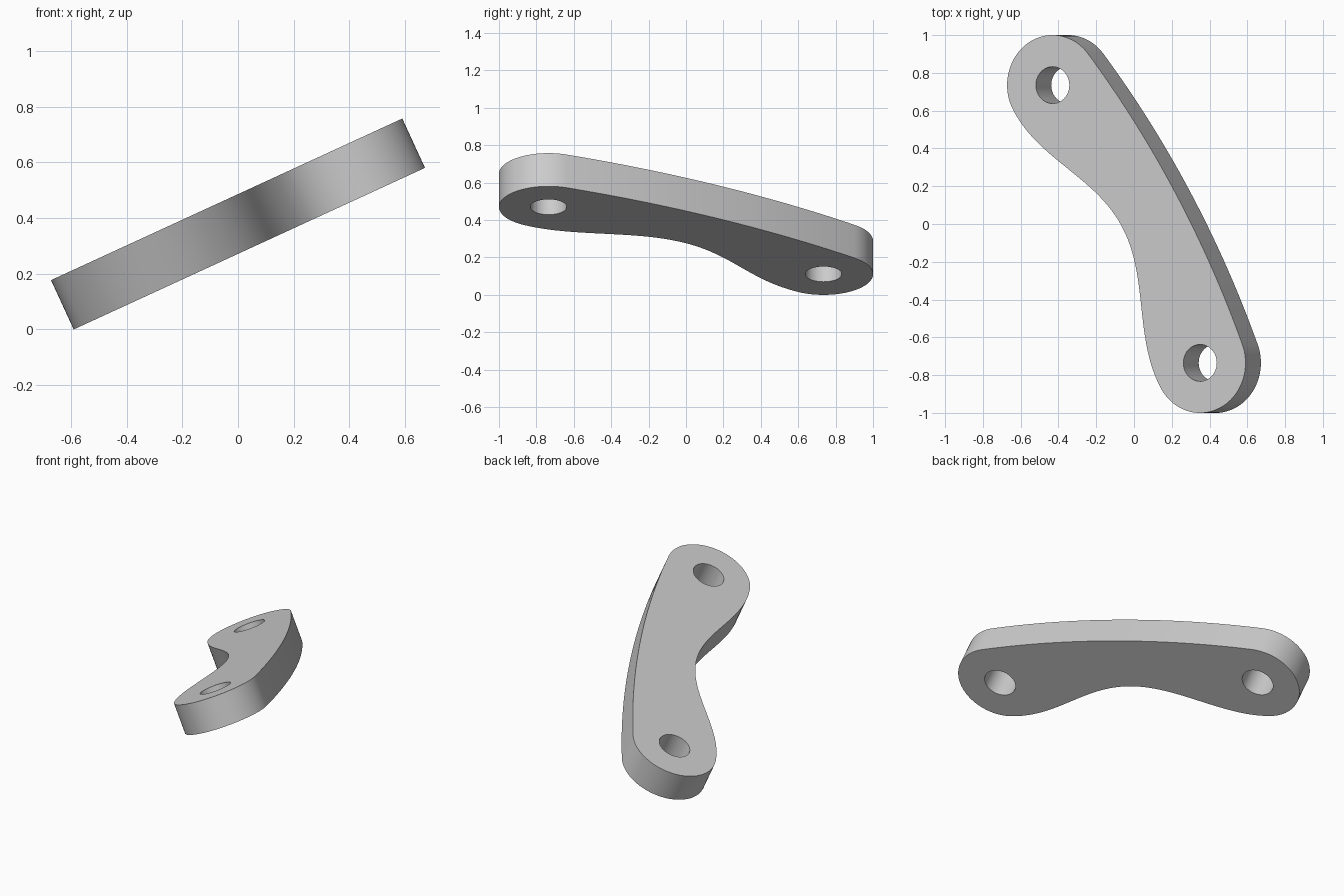
import bpy
import bmesh
from math import sin, cos, asin, pi, radians
from mathutils import Matrix

cube = bpy.data.objects.get("Cube")
if cube:
    bpy.data.objects.remove(cube, do_unlink=True)

HALF = 0.8516        # half the distance between the holes
END_R = 0.265        # rounded end radius
HOLE_R = 0.0975
THICK = 0.195
CREST = 0.33         # height of the outer edge at mid length
DIP = 0.029          # depth of the inner edge at mid length


def arc(cx, cy, r, start, end, steps):
    """Points on an arc, leaving out the last one."""
    angles = [start + (end - start) * i / steps for i in range(steps)]
    return [(cx + r * cos(a), cy + r * sin(a)) for a in angles]


# Outer edge is a shallow arc tangent to both rounded ends
big_r = (CREST**2 + HALF**2 - END_R**2) / (2 * (CREST - END_R))
lean = asin(HALF / (big_r - END_R))
outline = arc(0, CREST - big_r, big_r, pi / 2 - lean, pi / 2 + lean, 32)
outline += arc(-HALF, 0, END_R, pi / 2 + lean, 3 * pi / 2, 40)

# Inner edge is a smooth wave between the ends
for i in range(48):
    s = HALF * (i / 24 - 1)
    outline.append((s, -DIP - (END_R - DIP) * (1 - cos(pi * s / HALF)) / 2))
outline += arc(HALF, 0, END_R, -pi / 2, pi / 2 - lean, 40)

# Flat link with two holes
bm = bmesh.new()
edges = []
holes = [arc(side * HALF, 0, HOLE_R, 0, 2 * pi, 48) for side in (-1, 1)]
for loop in [outline] + holes:
    verts = [bm.verts.new((x, y, -THICK / 2)) for x, y in loop]
    edges += [bm.edges.new((v, verts[i - 1])) for i, v in enumerate(verts)]
bmesh.ops.triangle_fill(bm, edges=edges, use_beauty=True, use_dissolve=False)

# Thicken
extruded = bmesh.ops.extrude_face_region(bm, geom=bm.faces[:])["geom"]
top = [g for g in extruded if isinstance(g, bmesh.types.BMVert)]
bmesh.ops.translate(bm, verts=top, vec=(0, 0, THICK))
bmesh.ops.recalc_face_normals(bm, faces=bm.faces[:])

# Turn in plan, then tilt up towards +x
pose = (Matrix.Translation((0, 0, 0.379))
        @ Matrix.Rotation(radians(-24.7), 4, "Y")
        @ Matrix.Rotation(radians(-59.7), 4, "Z"))
bm.transform(pose)

mesh = bpy.data.meshes.new("curved_link")
bm.to_mesh(mesh)
bm.free()
link = bpy.data.objects.new("curved_link", mesh)
bpy.context.collection.objects.link(link)

# Plain grey material
grey = bpy.data.materials.new("light_grey")
grey.use_nodes = True
colour = (0.6, 0.6, 0.6, 1)
grey.diffuse_color = colour
grey.node_tree.nodes["Principled BSDF"].inputs["Base Color"].default_value = colour
mesh.materials.append(grey)

bpy.ops.object.select_all(action="DESELECT")
link.select_set(True)
bpy.context.view_layer.objects.active = link
bpy.ops.object.shade_smooth_by_angle(angle=radians(30))
